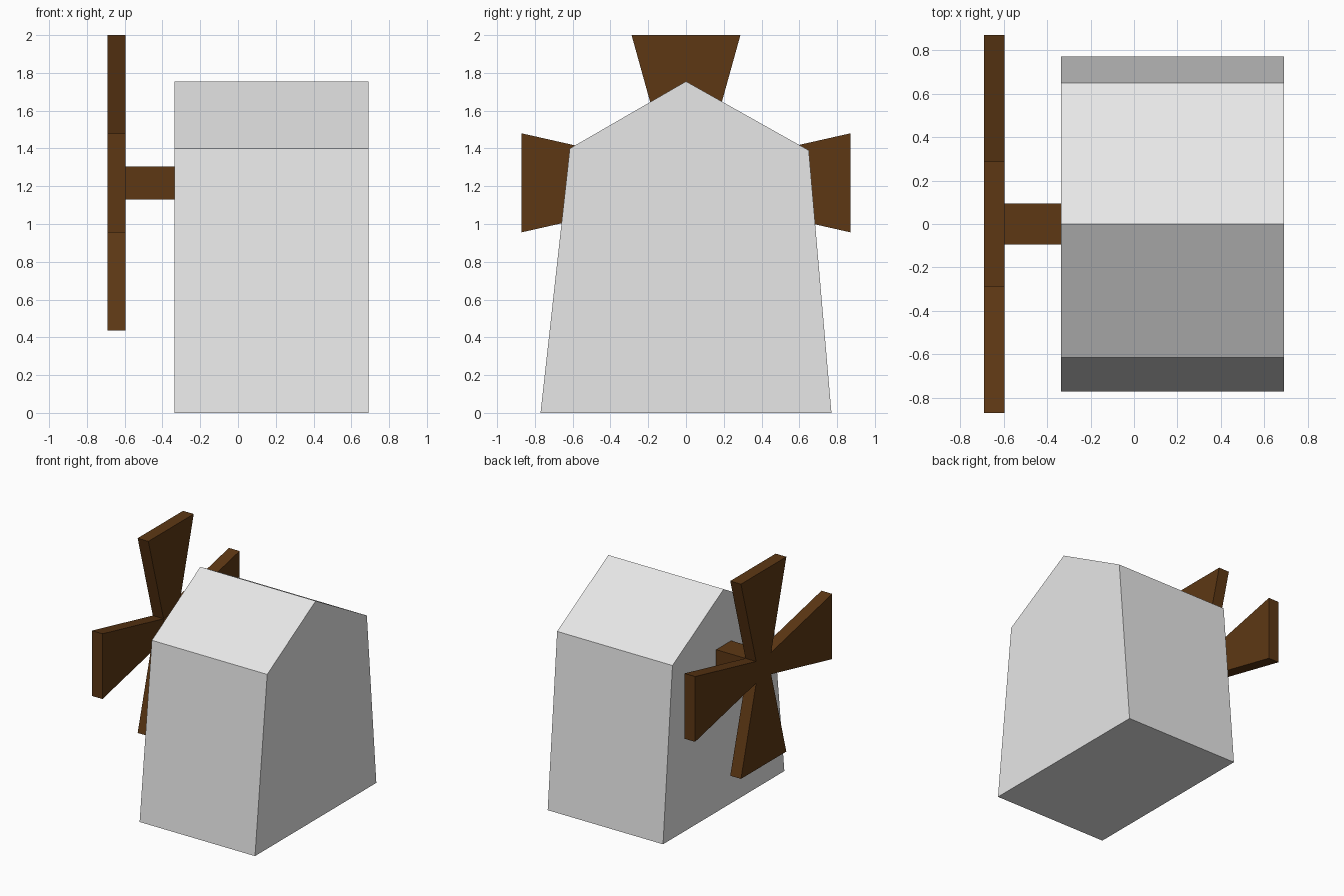
import bpy
import bmesh

cube = bpy.data.objects.get("Cube")
if cube:
    bpy.data.objects.remove(cube, do_unlink=True)


def make_material(name, rgb):
    mat = bpy.data.materials.new(name)
    mat.use_nodes = True
    colour = (*rgb, 1.0)
    mat.diffuse_color = colour
    mat.node_tree.nodes["Principled BSDF"].inputs["Base Color"].default_value = colour
    return mat


def extrude_profile(name, profile, x0, x1, mat):
    """Closed prism: a (y, z) outline swept along x."""
    bm = bmesh.new()
    face = bm.faces.new([bm.verts.new((x0, y, z)) for y, z in profile])
    swept = bmesh.ops.extrude_face_region(bm, geom=[face])["geom"]
    verts = [v for v in swept if isinstance(v, bmesh.types.BMVert)]
    bmesh.ops.translate(bm, verts=verts, vec=(x1 - x0, 0, 0))
    bmesh.ops.recalc_face_normals(bm, faces=bm.faces[:])
    mesh = bpy.data.meshes.new(name)
    bm.to_mesh(mesh)
    bm.free()
    mesh.materials.append(mat)
    obj = bpy.data.objects.new(name, mesh)
    bpy.context.collection.objects.link(obj)
    return obj


stone = make_material("pale grey", (0.8, 0.8, 0.8))
wood = make_material("dark brown wood", (0.11, 0.039, 0.007))

# Tapered mill body with its gabled roof
body = [(-0.77, 0), (0.77, 0), (0.65, 1.39), (0, 1.755), (-0.615, 1.4)]
extrude_profile("mill_body", body, -0.335, 0.69, stone)

# Axle between the body and the sails
HUB_Y, HUB_Z, CENTRE = 0.095, 0.087, 1.218
axle = [(sy * HUB_Y, CENTRE + sz * HUB_Z)
        for sy, sz in ((-1, -1), (1, -1), (1, 1), (-1, 1))]
extrude_profile("axle", axle, -0.595, -0.335, wood)

# Four flared sails meeting at the square hub, as one outline
quarter = [(HUB_Y, HUB_Z), (0.288, 0.782)]
tip_y, tip_z = 0.87, 0.262
outline = []
for sy, sz in ((1, 1), (-1, 1), (-1, -1), (1, -1)):
    corner = [(tip_y, tip_z)] + quarter
    if sy * sz < 0:
        corner.reverse()
    outline += [(sy * y, CENTRE + sz * z) for y, z in corner]
sails = extrude_profile("sails", outline, -0.69, -0.595, wood)

# Split the concave front and back of the sails into clean faces
bm = bmesh.new()
bm.from_mesh(sails.data)
bmesh.ops.triangulate(bm, faces=[f for f in bm.faces if len(f.verts) > 4])
bm.to_mesh(sails.data)
bm.free()
